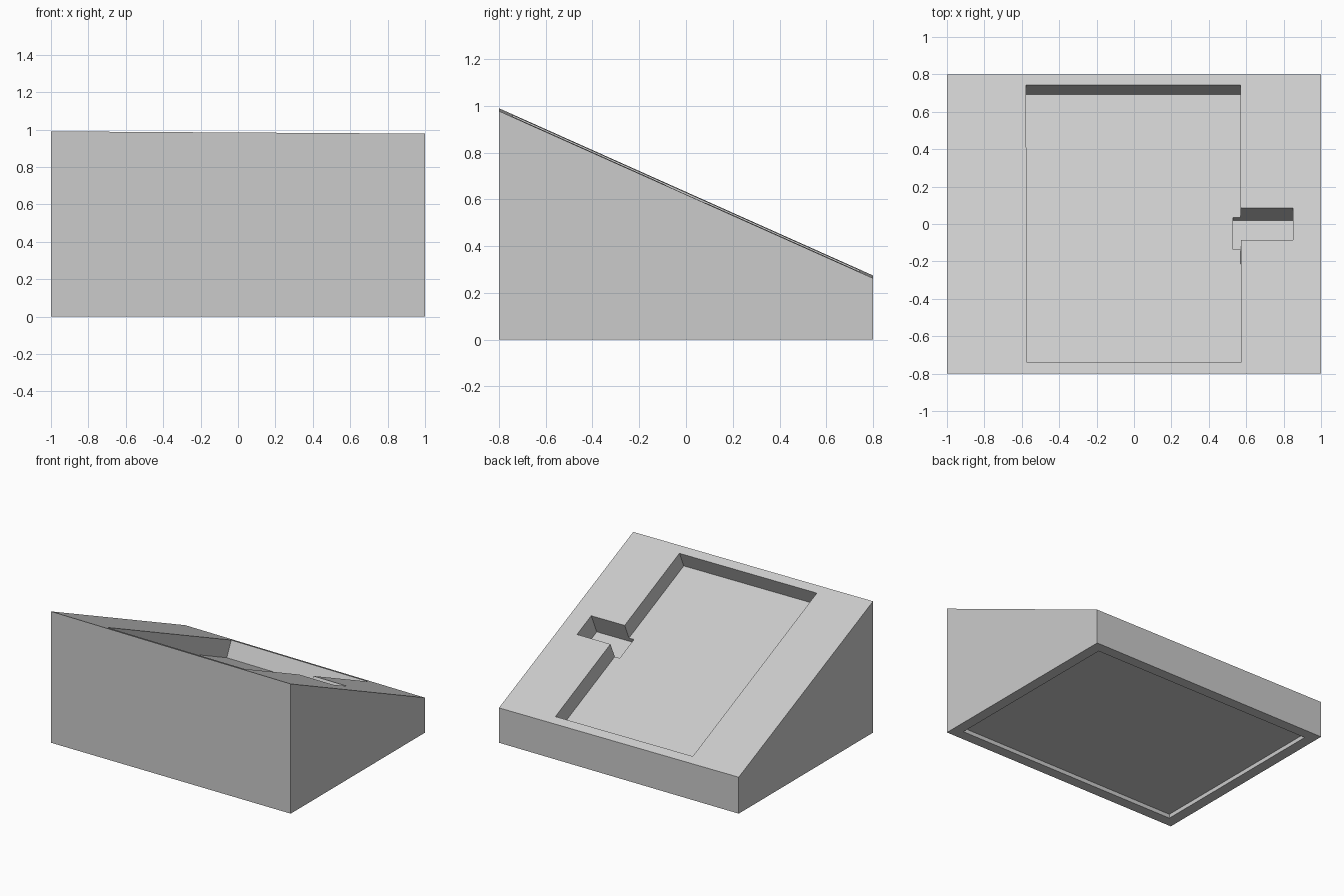
import bpy, bmesh, math
from mathutils import Matrix

if "Cube" in bpy.data.objects:
    bpy.data.objects.remove(bpy.data.objects["Cube"])

grey = bpy.data.materials.new("plain grey")
grey.diffuse_color = (0.6, 0.6, 0.6, 1)
grey.use_nodes = True
grey.node_tree.nodes["Principled BSDF"].inputs["Base Color"].default_value = grey.diffuse_color


def box(name, lo, hi, matrix=Matrix()):
    """Axis-aligned box between two corners, moved by a matrix."""
    bm = bmesh.new()
    bmesh.ops.create_cube(bm, size=1)
    for v in bm.verts:
        v.co = [l if c < 0 else h for c, l, h in zip(v.co, lo, hi)]
    bm.transform(matrix)
    mesh = bpy.data.meshes.new(name)
    bm.to_mesh(mesh)
    bm.free()
    mesh.materials.append(grey)
    obj = bpy.data.objects.new(name, mesh)
    bpy.context.collection.objects.link(obj)
    return obj


def slope_z(x, y):
    return 0.6265 - 0.447 * y - 0.006 * x


# Wedge stand: a block whose top follows the slope
stand = box("wedge_stand", (-1, -0.8, 0), (1, 0.8, 1))
for v in stand.data.vertices:
    if v.co.z > 0.5:
        v.co.z = slope_z(v.co.x, v.co.y)

# Frame lying on the sloped top, local z pointing out of the surface
tilt = math.atan(0.447)
frame = (Matrix.Translation((0, 0, 0.6265))
         @ Matrix.Rotation(math.atan(0.006), 4, 'Y')
         @ Matrix.Rotation(-tilt, 4, 'X'))
k = 1 / math.cos(tilt)  # plan length to length along the slope

cutters = [
    # Device pocket
    box("pocket_cutter", (-0.575, -0.74 * k, -0.125), (0.571, 0.743 * k, 0.1), frame),
    # Deeper plug notch on the pocket's right edge
    box("notch_cutter", (0.53, -0.085 * k, -0.16), (0.85, 0.085 * k, 0.1), frame),
    # Shallow recess under the base
    box("base_recess_cutter", (-0.92, -0.72, -0.1), (0.92, 0.72, 0.03)),
]
for cutter in cutters:
    cutter.hide_render = True
    mod = stand.modifiers.new(cutter.name, 'BOOLEAN')
    mod.operation = 'DIFFERENCE'
    mod.solver = 'EXACT'
    mod.object = cutter
    bpy.context.view_layer.objects.active = stand
    bpy.ops.object.modifier_apply(modifier=mod.name)
    bpy.data.objects.remove(cutter)
